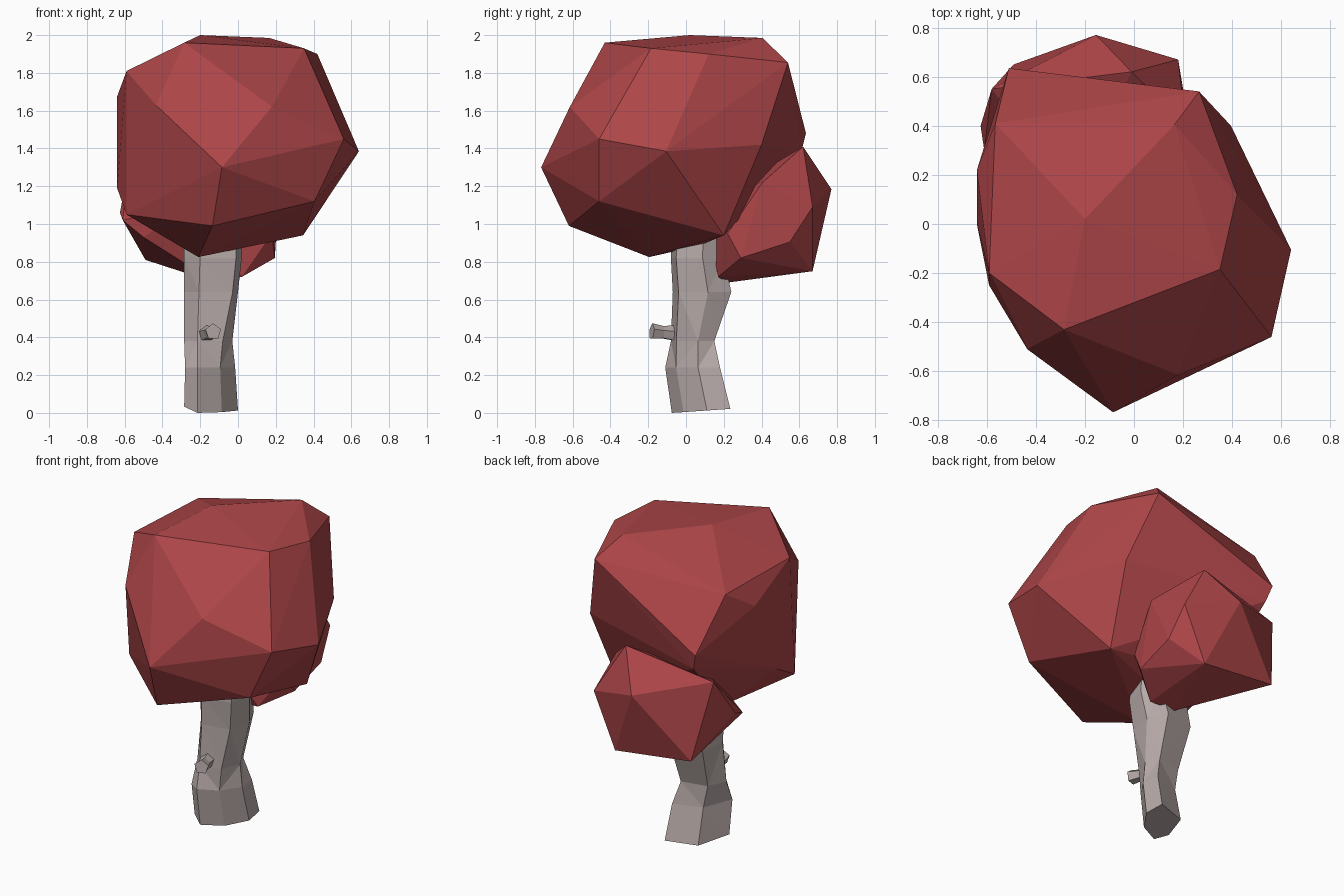
import bpy, bmesh, math
from mathutils import Vector

if "Cube" in bpy.data.objects:
    bpy.data.objects.remove(bpy.data.objects["Cube"])


def material(name, rgb):
    m = bpy.data.materials.new(name)
    m.diffuse_color = (*rgb, 1)
    m.use_nodes = True
    m.node_tree.nodes["Principled BSDF"].inputs["Base Color"].default_value = m.diffuse_color
    return m


LEAF = material("red_leaves", (0.42, 0.06, 0.065))
BARK = material("pale_bark", (0.48, 0.41, 0.40))


def finish(name, bm, mat):
    bmesh.ops.recalc_face_normals(bm, faces=bm.faces)
    mesh = bpy.data.meshes.new(name)
    bm.to_mesh(mesh)
    bm.free()
    mesh.materials.append(mat)
    ob = bpy.data.objects.new(name, mesh)
    bpy.context.collection.objects.link(ob)
    return ob


def faceted_clump(name, corners):
    """Wrap a few corner points in a faceted convex skin."""
    bm = bmesh.new()
    for p in corners:
        bm.verts.new(p)
    res = bmesh.ops.convex_hull(bm, input=bm.verts)
    loose = {g for g in res["geom_interior"] + res["geom_unused"]
             if isinstance(g, bmesh.types.BMVert)}
    bmesh.ops.delete(bm, geom=list(loose), context="VERTS")
    return finish(name, bm, LEAF)


def loft(name, rings, mat):
    """Join equal-sized rings of points and cap both ends."""
    bm = bmesh.new()
    loops = [[bm.verts.new(p) for p in ring] for ring in rings]
    n = len(loops[0])
    for a, b in zip(loops, loops[1:]):
        for i in range(n):
            j = (i + 1) % n
            bm.faces.new((a[i], a[j], b[j], b[i]))
    bm.faces.new(loops[0])
    bm.faces.new(loops[-1])
    bmesh.ops.triangulate(bm, faces=[f for f in bm.faces if len(f.verts) == 4])
    return finish(name, bm, mat)


# Large crown
faceted_clump("main_crown", [
    # top
    (-.285, -.43, 1.96), (.35, -.185, 1.93), (-.2, .02, 2.0), (.165, .405, 1.985),
    (.42, .12, 1.9), (-.59, -.2, 1.81), (-.565, .41, 1.80), (.265, .54, 1.855),
    # middle
    (-.085, -.767, 1.30), (.18, -.615, 1.62), (.56, -.46, 1.45), (.64, -.105, 1.385),
    (-.435, -.51, 1.63), (-.64, .22, 1.675), (-.64, 0, 1.19), (-.51, .635, 1.48),
    (.395, .40, 1.42), (-.48, .61, 1.38),
    # underside
    (-.135, -.62, .99), (-.21, -.195, .825), (.405, -.46, 1.12), (.345, .2, .94),
    (-.59, -.25, 1.05), (-.42, .25, .99), (-.1, .07, .885)])

# Small crown low at the back
faceted_clump("back_crown", [
    (-.01, .62, 1.41), (-.155, .77, 1.185), (.18, .67, 1.09), (.03, .67, .75),
    (-.49, .65, .81), (-.58, .55, 1.30), (-.625, .4, 1.06), (-.61, .30, 1.02),
    (.2, .55, .905), (.195, .29, .82), (-.12, .22, .69), (.02, .17, .72),
    (.21, .405, 1.22), (.18, .22, .95), (-.5, .25, .93), (-.25, .1, 1.1)])

# Trunk: uneven six-sided rings (section, z, x min, x max, y min, y max);
# the foot is longest along the diagonal, the top is rounder
FOOT = [(-1, -.7), (-.5, -1), (.4, -.6), (1, .2), (.9, 1), (-.45, .6)]
WAIST = [(-1, -.3), (-.45, -1), (.6, -.75), (1, .25), (.7, 1), (-.6, .7)]
ROUND = [(-1, -.3), (-.45, -1), (.8, -.8), (1, .2), (.6, 1), (-.8, .75)]
trunk = []
for section, z, x0, x1, y0, y1 in [
        (FOOT, .01, -.285, .0, -.075, .235), (FOOT, .24, -.28, -.015, -.11, .18),
        (WAIST, .38, -.285, -.03, -.08, .15), (ROUND, .64, -.285, -.0, -.07, .24),
        (ROUND, .82, -.285, .02, -.08, .20), (ROUND, 1.05, -.285, .02, -.07, .2)]:
    trunk.append([((x0 + x1) / 2 + (x1 - x0) / 2 * u,
                   (y0 + y1) / 2 + (y1 - y0) / 2 * v, z) for u, v in section])
# slightly tilted foot that touches the ground at the front
trunk[0] = [(x, y, max(0, .07 * (y + .07)) + (.03 if x < -.27 else 0))
            for x, y, z in trunk[0]]
loft("trunk", trunk, BARK)

# Broken branch stub on the front, angled to the right
AXIS = Vector((.3, -.95, .08)).normalized()
SIDE = AXIS.cross(Vector((0, 0, 1))).normalized()
UP = SIDE.cross(AXIS)
stub = []
for d, r in [(0, .05), (.12, .036), (.18, .045)]:
    c = Vector((-.185, -.01, .415)) + AXIS * d
    stub.append([c + SIDE * r * math.cos(a) + UP * r * math.sin(a)
                 for a in (math.radians(72 * i + 18) for i in range(5))])
loft("branch_stub", stub, BARK)
